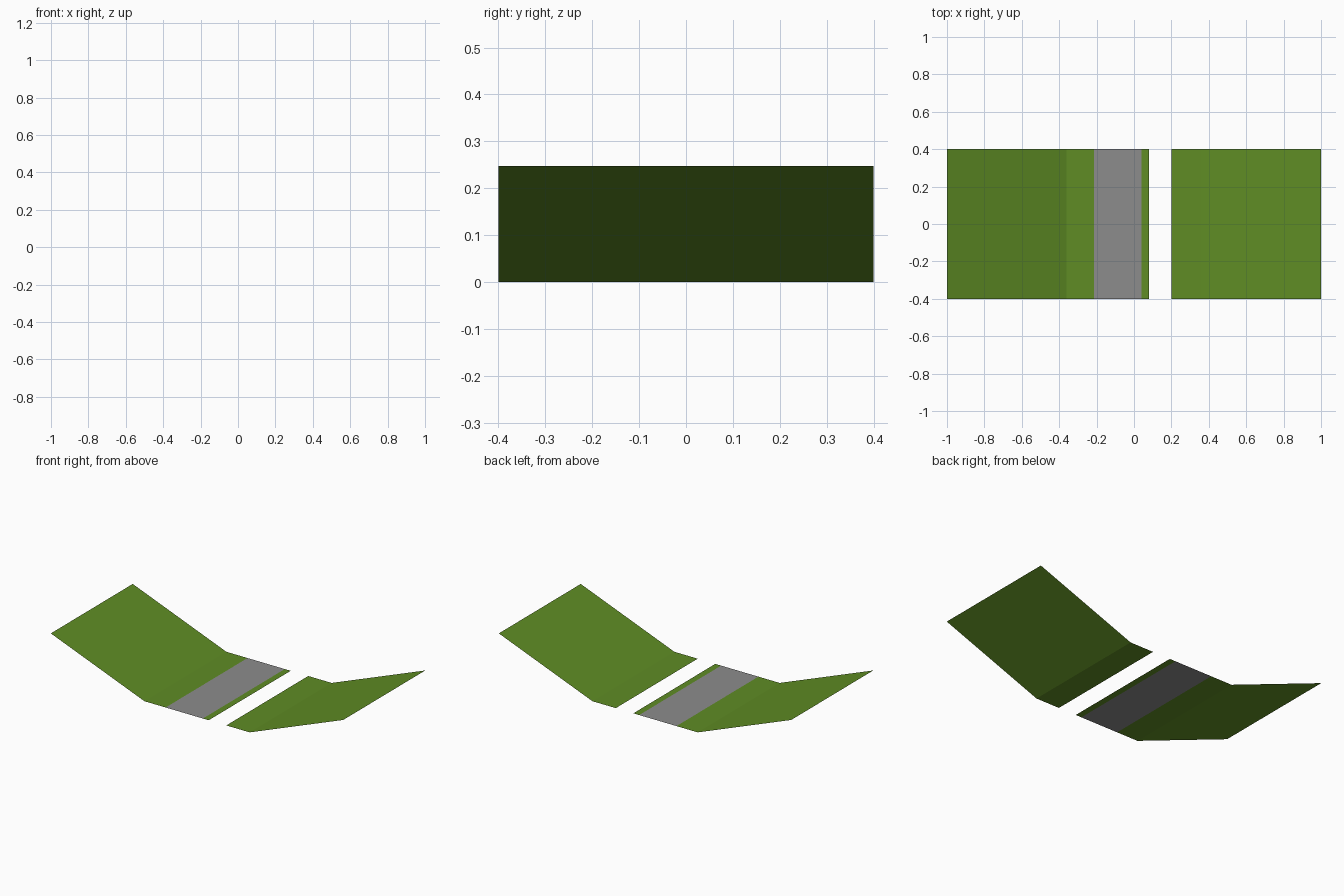
import bpy, bmesh

if "Cube" in bpy.data.objects:
    bpy.data.objects.remove(bpy.data.objects["Cube"])

HALF_DEPTH = 0.4
WING_HEIGHT = 0.248


def make_material(name, rgb):
    mat = bpy.data.materials.new(name)
    mat.diffuse_color = (*rgb, 1.0)
    mat.use_nodes = True
    mat.node_tree.nodes["Principled BSDF"].inputs["Base Color"].default_value = mat.diffuse_color
    return mat


green = make_material("grass_green", (0.115, 0.265, 0.018))
grey = make_material("path_grey", (0.262, 0.262, 0.262))


def extruded_sheet(name, profile, mat):
    """Sweep an open x-z profile along y into a zero-thickness sheet."""
    bm = bmesh.new()
    rows = [[bm.verts.new((x, y, z)) for y in (-HALF_DEPTH, HALF_DEPTH)]
            for x, z in profile]
    for a, b in zip(rows, rows[1:]):
        bm.faces.new((a[0], b[0], b[1], a[1]))
    mesh = bpy.data.meshes.new(name)
    bm.to_mesh(mesh)
    bm.free()
    mesh.materials.append(mat)
    obj = bpy.data.objects.new(name, mesh)
    bpy.context.collection.objects.link(obj)
    return obj


# Left bank with its strip of flat ground
extruded_sheet("left_bank", [(-1.0, WING_HEIGHT), (-0.36, 0), (-0.215, 0)], green)
# Grey path on the flat floor
extruded_sheet("path", [(-0.215, 0), (0.04, 0)], grey)
# Narrow verge between the path and the open gap
extruded_sheet("verge", [(0.04, 0), (0.08, 0)], green)
# Right bank beyond the gap
extruded_sheet("right_bank", [(0.2, 0), (0.36, 0), (1.0, WING_HEIGHT)], green)
